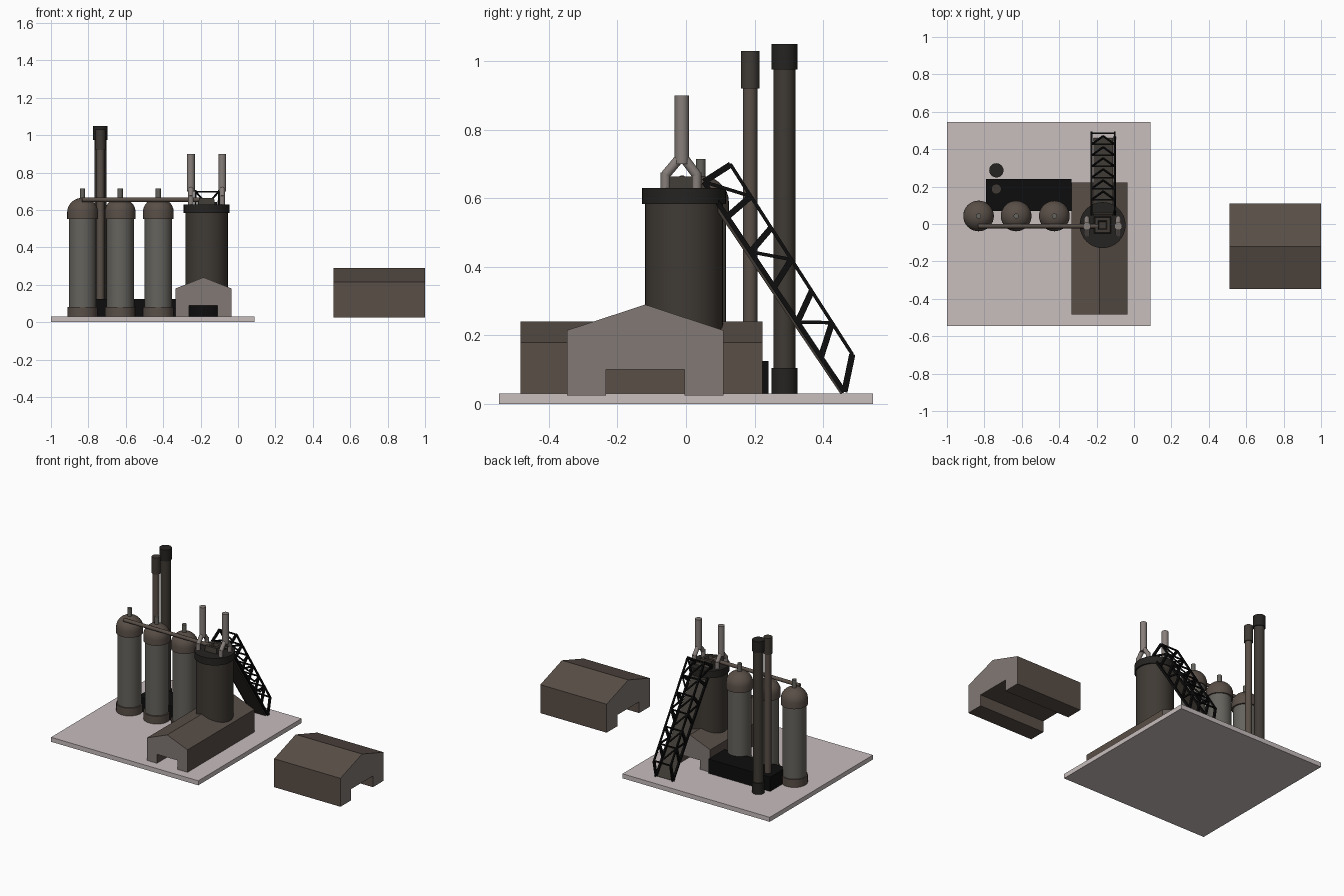
import bpy, bmesh, math
from mathutils import Vector

if "Cube" in bpy.data.objects:
    bpy.data.objects.remove(bpy.data.objects["Cube"])


def mat(name, r, g, b):
    m = bpy.data.materials.new(name)
    m.diffuse_color = (r, g, b, 1)
    m.use_nodes = True
    m.node_tree.nodes["Principled BSDF"].inputs["Base Color"].default_value = m.diffuse_color
    return m


PLATE = mat("pale_concrete", .58, .51, .51)
BROWN = mat("rust_brown", .10, .077, .063)
DARK = mat("dark_brown", .05, .042, .034)
CAP = mat("cap_black", .018, .017, .015)
BLACK = mat("black", .004, .004, .004)
GREY = mat("steel_grey", .13, .125, .11)
PIPE = mat("light_pipe", .24, .21, .195)
GABLE = mat("gable_grey", .22, .19, .175)


def finish(name, bm, *mats, smooth=False):
    bmesh.ops.recalc_face_normals(bm, faces=bm.faces)
    me = bpy.data.meshes.new(name)
    bm.to_mesh(me)
    bm.free()
    ob = bpy.data.objects.new(name, me)
    bpy.context.collection.objects.link(ob)
    for m in mats:
        me.materials.append(m)
    if smooth:
        bpy.ops.object.select_all(action='DESELECT')
        ob.select_set(True)
        bpy.context.view_layer.objects.active = ob
        bpy.ops.object.shade_smooth_by_angle(angle=math.radians(35))
    return ob


def box(name, lo, hi, m):
    bm = bmesh.new()
    bmesh.ops.create_cube(bm, size=1)
    for v in bm.verts:
        v.co = [lo[i] + (v.co[i] + .5) * (hi[i] - lo[i]) for i in range(3)]
    return finish(name, bm, m)


def lathe(name, x, y, profile, m, seg=32):
    """Closed solid of revolution from (radius, z) points."""
    bm = bmesh.new()
    rings = [[bm.verts.new((x + r * math.cos(2 * math.pi * k / seg),
                            y + r * math.sin(2 * math.pi * k / seg), z)) for k in range(seg)]
             for r, z in profile]
    for a, b in zip(rings, rings[1:]):
        for k in range(seg):
            n = (k + 1) % seg
            bm.faces.new((a[k], a[n], b[n], b[k]))
    bm.faces.new(rings[0])
    bm.faces.new(rings[-1])
    return finish(name, bm, m, smooth=True)


def add_bar(bm, a, b, w, h=None, seg=4):
    """Bar from a to b: square section w x h (w along x), or round of radius w."""
    a, b = Vector(a), Vector(b)
    d = (b - a).normalized()
    u = Vector((1, 0, 0)) if abs(d.x) < .9 else Vector((0, 1, 0))
    u = (u - d * u.dot(d)).normalized()
    n = d.cross(u)
    if h is None:
        sec = [(w * math.cos(2 * math.pi * k / seg), w * math.sin(2 * math.pi * k / seg)) for k in range(seg)]
    else:
        sec = [(-w / 2, -h / 2), (w / 2, -h / 2), (w / 2, h / 2), (-w / 2, h / 2)]
    ra, rb = ([bm.verts.new(p + u * s + n * t) for s, t in sec] for p in (a, b))
    c = len(sec)
    for k in range(c):
        bm.faces.new((ra[k], ra[(k + 1) % c], rb[(k + 1) % c], rb[k]))
    bm.faces.new(ra)
    bm.faces.new(rb)


def shed(name, along, half, door, centre, span, z0, eave, peak, door_z):
    """Gabled hall with a passage notched through its full length."""
    prof = [(-half, z0), (-half, eave), (0, peak), (half, eave), (half, z0),
            (door, z0), (door, door_z), (-door, door_z), (-door, z0)]
    bm = bmesh.new()

    def place(s, p):
        return (s, centre + p[0], p[1]) if along == 'x' else (centre + p[0], s, p[1])
    a, b = ([bm.verts.new(place(s, p)) for p in prof] for s in span)
    for k in range(9):
        bm.faces.new((a[k], a[(k + 1) % 9], b[(k + 1) % 9], b[k]))
    for ring in (a, b):
        bm.faces.new(ring).material_index = 1
    return finish(name, bm, BROWN, GABLE)


# Ground plate and halls
box("base_plate", (-1, -.545, 0), (.088, .545, .03), PLATE)
shed("casting_hall", 'y', .15, .076, -.185, (-.483, .223), .03, .18, .24, .09)
shed("detached_hall", 'x', .228, .115, -.119, (.51, 1), .025, .215, .29, .10)
box("engine_block", (-.79, .07, .03), (-.335, .24, .125), BLACK)

# Blast furnace
FX, FY = -.168, -.006
lathe("furnace_hearth", FX, FY, [(.114, .03), (.114, .10)], BLACK)
lathe("furnace_body", FX, FY, [(.114, .10), (.114, .585)], DARK)
lathe("furnace_collar", FX, FY, [(.123, .583), (.123, .63)], CAP)
bm = bmesh.new()
rings = [[bm.verts.new((FX + sx * s, FY + sy * s, z)) for sx, sy in ((-1, -1), (1, -1), (1, 1), (-1, 1))]
         for s, z in ((.045, .63), (.04, .664), (.024, .664), (.018, .645))]
for a, b in zip(rings, rings[1:]):
    for k in range(4):
        bm.faces.new((a[k], a[(k + 1) % 4], b[(k + 1) % 4], b[k]))
bm.faces.new(rings[0])
bm.faces.new(rings[-1])
finish("charging_hopper", bm, DARK)

# Forked gas uptakes
for side, x in (("left", FX - .084), ("right", FX + .084)):
    bm = bmesh.new()
    add_bar(bm, (x, -.012, .70), (x, -.012, .90), .021, seg=20)
    for y in (-.060, .031):
        add_bar(bm, (x, y, .62), (x, y, .675), .014, seg=16)
        add_bar(bm, (x, y, .668), (x, -.012, .725), .014, seg=16)
    finish(side + "_uptake", bm, PIPE, smooth=True)

# Three hot stoves with domes and vents
for i, x in enumerate((-.831, -.630, -.426), 1):
    y = .043
    lathe(f"stove_base_{i}", x, y, [(.081, .03), (.081, .082)], BROWN)
    lathe(f"stove_body_{i}", x, y, [(.073, .08), (.073, .56)], GREY)
    dome = [(.082, .553), (.082, .59)]
    dome += [(.082 * math.cos(math.radians(t)), .59 + .075 * math.sin(math.radians(t)))
             for t in range(12, 85, 12)] + [(.003, .665)]
    lathe(f"stove_dome_{i}", x, y, dome, BROWN)
    lathe(f"stove_vent_{i}", x, y, [(.014, .65), (.014, .715)], GREY, 16)
bm = bmesh.new()
add_bar(bm, (-.835, -.011, .655), (-.19, -.011, .655), .012, seg=16)
finish("gas_main", bm, BROWN, smooth=True)

# Chimneys
lathe("tall_chimney", -.736, .287, [(.032, .03), (.032, 1.0)], DARK)
lathe("tall_chimney_base", -.736, .287, [(.038, .03), (.038, .105)], CAP)
lathe("tall_chimney_cap", -.736, .287, [(.038, .975), (.038, 1.05)], CAP)
lathe("slim_chimney", -.736, .187, [(.021, .03), (.021, .95)], BROWN, 24)
lathe("slim_chimney_cap", -.736, .187, [(.027, .92), (.027, 1.03)], DARK, 24)

# Inclined skip hoist: lattice truss with ramp deck
HX, HW = -.165, .062
LOW = (Vector((0, .052, .648)), Vector((0, .462, .035)))
UPP = (Vector((0, .130, .698)), Vector((0, .485, .145)))
bm = bmesh.new()


def node(chord, f, side):
    p = chord[0].lerp(chord[1], f)
    p.x = HX + side * HW
    return p


N = 6
for s in (-1, 1):
    add_bar(bm, node(LOW, 0, s), node(LOW, 1, s), .012, .014)
    add_bar(bm, node(UPP, 0, s), node(UPP, 1, s), .010, .010)
    for i in range(N + 1):
        add_bar(bm, node(LOW, i / N, s), node(UPP, i / N, s), .010, .018)
    for i in range(0, N - 1, 2):
        add_bar(bm, node(LOW, i / N, s), node(UPP, (i + 1) / N, s), .008, .010)
for i in range(N + 1):
    add_bar(bm, node(UPP, i / N, -1), node(UPP, i / N, 1), .008, .008)
    if i < N:  # chevron bracing on the upper face
        for s in (-1, 1):
            add_bar(bm, node(UPP, i / N, s), node(UPP, (i + .75) / N, 0), .008, .008)
finish("hoist_truss", bm, BLACK)
bm = bmesh.new()
add_bar(bm, node(LOW, 0, 0) + Vector((0, -.006, -.008)), node(LOW, 1, 0) + Vector((0, -.006, -.003)), .105, .012)
finish("hoist_ramp", bm, DARK)
